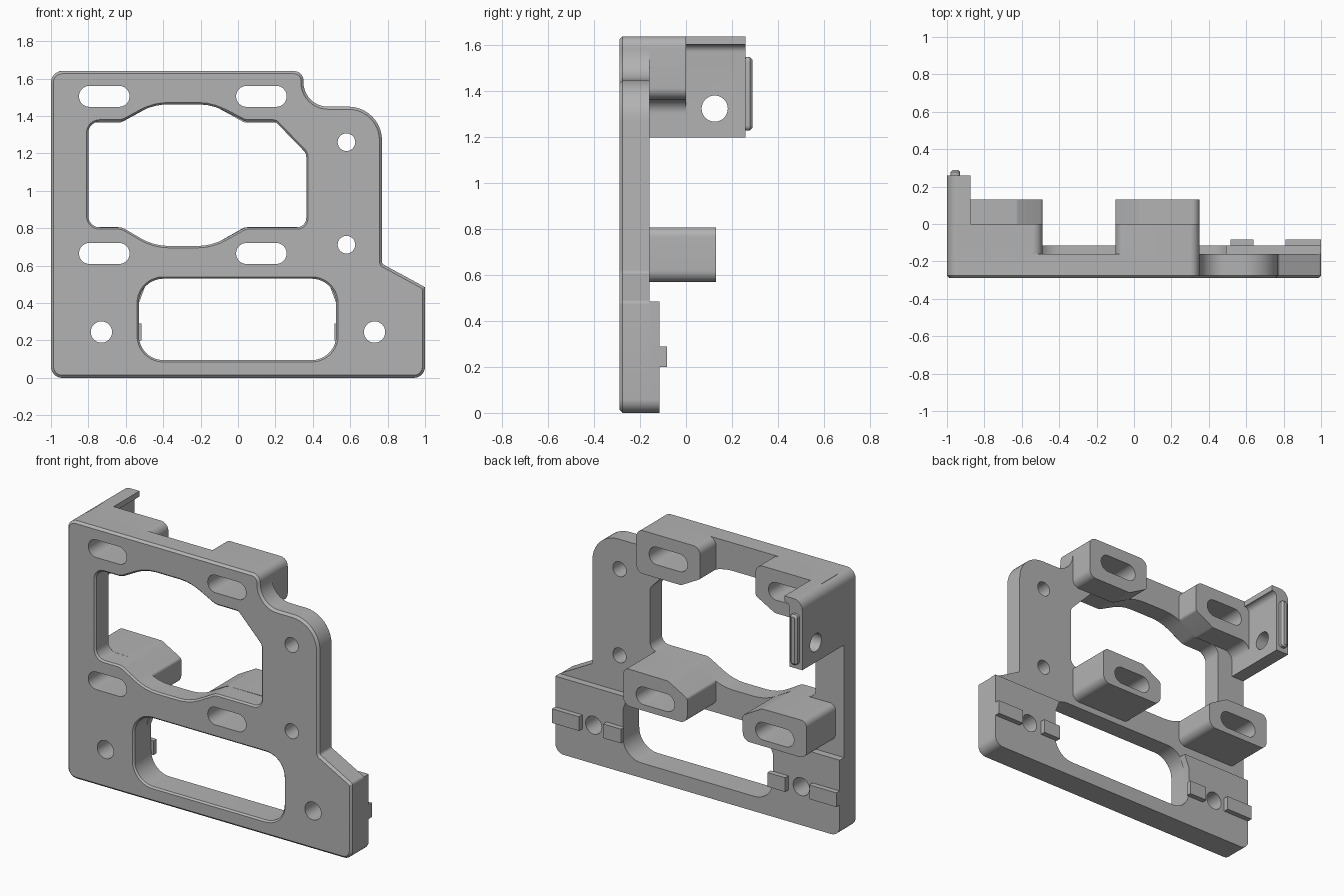
import bpy, bmesh, math
from mathutils import Vector

if "Cube" in bpy.data.objects:
    bpy.data.objects.remove(bpy.data.objects["Cube"])

grey = bpy.data.materials.new("plain grey")
grey.diffuse_color = (0.45, 0.45, 0.45, 1)
grey.use_nodes = True
grey.node_tree.nodes["Principled BSDF"].inputs["Base Color"].default_value = grey.diffuse_color


def rounded(pts):
    """Closed (x, z) loop from corners (x, z, radius)."""
    out = []
    for i, (x, z, r) in enumerate(pts):
        p = Vector((x, z))
        if r == 0:
            out.append(p)
            continue
        u = (Vector(pts[i - 1][:2]) - p).normalized()
        v = (Vector(pts[(i + 1) % len(pts)][:2]) - p).normalized()
        half = u.angle(v) / 2
        c = p + (u + v).normalized() * r / math.sin(half)
        s, e = p + u * r / math.tan(half) - c, p + v * r / math.tan(half) - c
        a0 = math.atan2(s.y, s.x)
        d = (math.atan2(e.y, e.x) - a0 + math.pi) % (2 * math.pi) - math.pi
        n = max(2, math.ceil(abs(d) / 0.16))
        out += [c + Vector((math.cos(a0 + d * k / n), math.sin(a0 + d * k / n))) * r
                for k in range(n + 1)]
    return out


def rect(x0, x1, z0, z1, r=0):
    return rounded([(x0, z0, r), (x1, z0, r), (x1, z1, r), (x0, z1, r)])


def circle(x, z, r, n=32):
    return [Vector((x + r * math.cos(2 * math.pi * k / n), z + r * math.sin(2 * math.pi * k / n)))
            for k in range(n)]


def slot(x, z):
    return rect(x - 0.135, x + 0.135, z - 0.056, z + 0.056, 0.0555)


def inset(loop, c):
    """Move a loop to its left by c (into the material)."""
    out = []
    for i, p in enumerate(loop):
        a, b = (p - loop[i - 1]).normalized(), (loop[(i + 1) % len(loop)] - p).normalized()
        n = Vector((-a.y - b.y, a.x + b.x)).normalized()
        out.append(p + n * c / max(0.3, n.dot(Vector((-a.y, a.x)))))
    return out


def prism(name, loops, y0, y1):
    """Extrude (loop, chamfer) pairs along y; the first is the outline, the rest holes."""
    bm = bmesh.new()
    caps = ([], [])
    step = 1 if y1 > y0 else -1
    for k, (loop, c) in enumerate(loops):
        area = sum(loop[i - 1].x * p.y - p.x * loop[i - 1].y for i, p in enumerate(loop))
        if (area > 0) != (k == 0):
            loop = loop[::-1]
        levels = [(loop, y0 + c * step), (loop, y1)]
        if c:
            levels.insert(0, (inset(loop, c), y0))
        rings = [[bm.verts.new((p.x, y, p.y)) for p in ring] for ring, y in levels]
        n = len(loop)
        for r0, r1 in zip(rings, rings[1:]):
            for i in range(n):
                bm.faces.new((r0[i - 1], r0[i], r1[i], r1[i - 1]))
        for cap, ring in zip(caps, (rings[0], rings[-1])):
            cap.extend(bm.edges.get((ring[i - 1], ring[i])) for i in range(n))
    for cap in caps:
        bmesh.ops.triangle_fill(bm, edges=cap, use_beauty=True, normal=(0, -1, 0))
    bmesh.ops.recalc_face_normals(bm, faces=bm.faces)
    mesh = bpy.data.meshes.new(name)
    bm.to_mesh(mesh)
    bm.free()
    ob = bpy.data.objects.new(name, mesh)
    bpy.context.collection.objects.link(ob)
    mesh.materials.append(grey)
    bpy.ops.object.select_all(action='DESELECT')
    ob.select_set(True)
    bpy.context.view_layer.objects.active = ob
    bpy.ops.object.shade_smooth_by_angle(angle=math.radians(30))
    return ob


FRONT, BACK, PAD = -0.29, -0.16, -0.115
MID = -0.295                      # mirror line of the upper opening
SLOTS = [(x, z) for x in (-0.715, 0.125) for z in (0.665, 1.505)]
feet_holes = [circle(s * 0.73, 0.245, 0.057) for s in (-1, 1)]

# Face plate with both openings, slots and screw holes
outline = rounded([(-1, 0, .06), (1, 0, .06), (1, .485, .02), (.77, .61, .02), (.77, 1.45, .18),
                   (.35, 1.45, .13), (.35, 1.64, .05), (-1, 1.64, .06)])
upper = rounded([(-.8, .805, .06), (-.62, .805, .08), (-.45, .705, .3), (-.14, .705, .3),
                 (.04, .805, .08), (.365, .805, .05), (.365, 1.2, .05), (.2, 1.37, .03),
                 (.04, 1.37, .08), (-.14, 1.462, .3), (-.45, 1.462, .3), (-.62, 1.37, .08),
                 (-.8, 1.37, .06)])
lower = rect(-.53, .525, .095, .53, .13)
holes = [slot(*s) for s in SLOTS] + feet_holes + [circle(.58, z, .047) for z in (.712, 1.26)]
prism("face_plate", [(outline, .014), (upper, .01), (lower, .01)] + [(h, 0) for h in holes],
      FRONT, BACK)

# Thicker U-shaped foot behind the plate
foot = rounded([(-1, 0, .06), (1, 0, .06), (1, .485, 0), (.493, .485, 0), (.525, .4, 0),
                (.525, .095, .13), (-.53, .095, .13), (-.53, .4, 0), (-.498, .485, 0),
                (-1, .485, 0)])
prism("foot_pad", [(foot, 0)] + [(h, 0) for h in feet_holes], BACK, PAD)

# Locating lugs beside the foot screw holes
for side, s in (("left", -1), ("right", 1)):
    for part, a, b in (("inner", .515, .64), ("outer", .81, 1)):
        prism(f"{part}_lug_{side}", [(rect(*sorted((s * a, s * b)), .2, .29), 0)], PAD, -0.082)

# Slotted bosses, profiles mirrored about the opening's middle
for side, s in (("left", -1), ("right", 1)):
    low = [(.195, .57, .05), (.645, .57, .05), (.645, .808, .04), (.33, .805, .04), (.195, .729, .02)]
    top = [(.195, 1.64, .05), (.195, 1.439, .02), (.33, 1.365, .04)]
    if s < 0:                     # runs into the side wall with a fillet
        top += [(.615, 1.365, .06), (.615, 1.29, 0), (.66, 1.29, 0), (.66, 1.64, 0)]
    else:
        top += [(.645, 1.365, .05), (.645, 1.64, .05)]
    for part, prof, z, y in (("lower", low, .665, .13), ("upper", top, 1.505, 0)):
        loop = rounded([(MID + s * u, w, r) for u, w, r in prof])
        prism(f"{part}_boss_{side}", [(loop, 0), (slot(MID + s * .42, z), 0)], BACK, y)

# Side wall with inward lip and a cross hole
wall = prism("side_wall", [(rounded([(-1, 1.2, 0), (-.91, 1.2, 0), (-.91, 1.605, .034),
                                     (-.875, 1.605, 0), (-.875, 1.64, 0), (-1, 1.64, .06)]), 0)],
             BACK, .26)
bpy.ops.mesh.primitive_cylinder_add(vertices=32, radius=.057, depth=.4,
                                    location=(-.95, .125, 1.325), rotation=(0, math.pi / 2, 0))
cutter = bpy.context.object
cutter.name = "cross_hole_cutter"
mod = wall.modifiers.new("cross_hole", 'BOOLEAN')
mod.object, mod.solver = cutter, 'EXACT'
bpy.context.view_layer.objects.active = wall
bpy.ops.object.modifier_apply(modifier=mod.name)
bpy.data.objects.remove(cutter)

# Rib on the wall's rear edge
prism("wall_rib", [(rect(-.98, -.93, 1.23, 1.55, .02), .012)], .29, .26)
